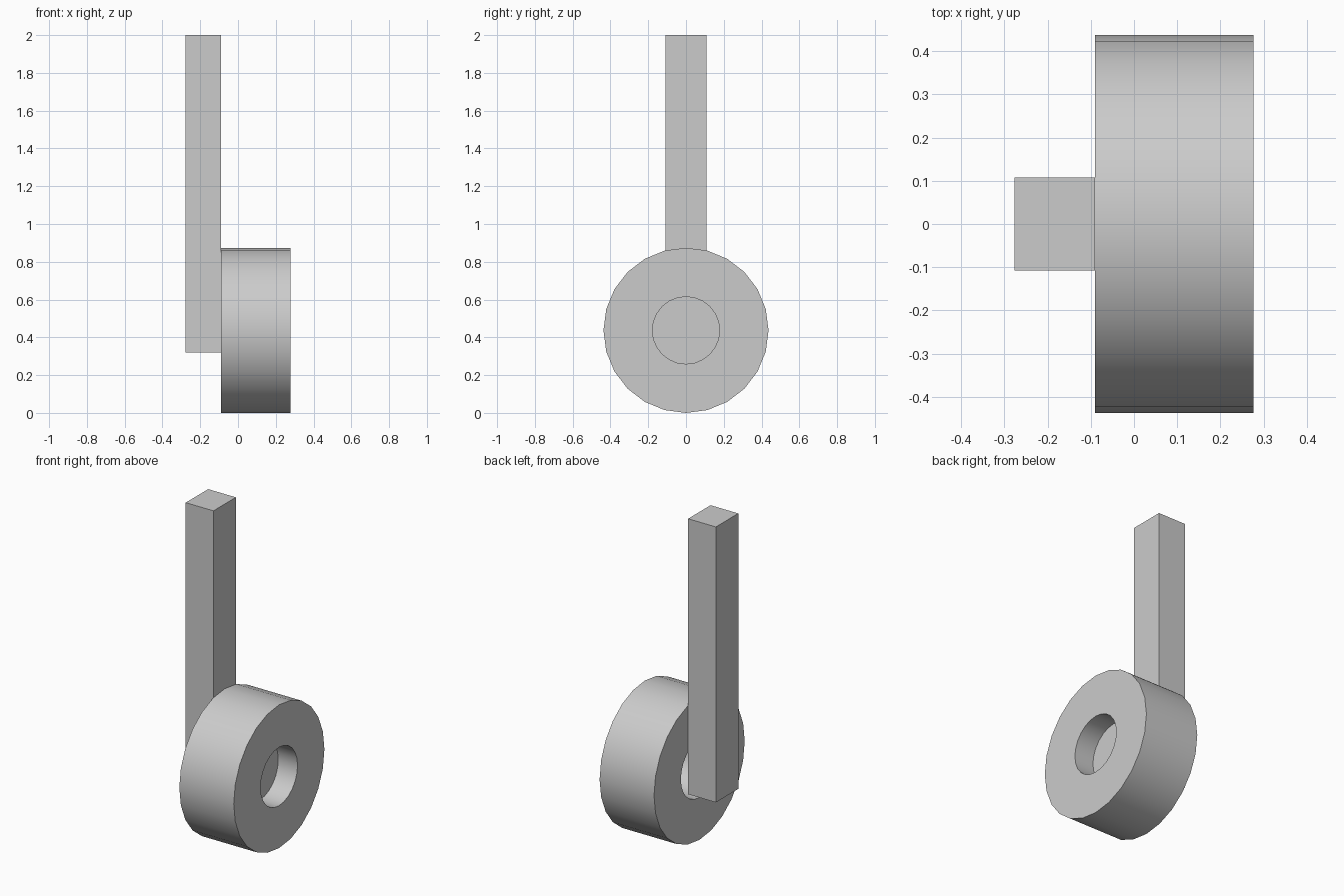
import bpy, bmesh, math

if "Cube" in bpy.data.objects:
    bpy.data.objects.remove(bpy.data.objects["Cube"])

SIDES = 24
RADIUS = 0.437
HOLE = 0.178
X0, X1 = -0.09, 0.277
FLOOR = X1 - 0.13      # blind floor inside the bore


def make_object(name, bm):
    bmesh.ops.recalc_face_normals(bm, faces=bm.faces)
    mesh = bpy.data.meshes.new(name)
    bm.to_mesh(mesh)
    bm.free()
    obj = bpy.data.objects.new(name, mesh)
    bpy.context.collection.objects.link(obj)
    return obj


# Wheel: closed profile of rings around the x axis, with a thin web in the bore
profile = [(FLOOR, HOLE), (X1, HOLE), (X1, RADIUS),
           (X0, RADIUS), (X0, HOLE), (FLOOR - 0.01, HOLE)]
bm = bmesh.new()
rings = []
for x, r in profile:
    angles = [2 * math.pi * i / SIDES for i in range(SIDES)]
    rings.append([bm.verts.new((x, r * math.sin(a), RADIUS + r * math.cos(a)))
                  for a in angles])
for a, b in zip(rings, rings[1:]):
    for i in range(SIDES):
        j = (i + 1) % SIDES
        bm.faces.new((a[i], a[j], b[j], b[i]))
bm.faces.new(rings[0])
bm.faces.new(rings[-1])
wheel = make_object("wheel", bm)
bpy.context.view_layer.objects.active = wheel
wheel.select_set(True)
bpy.ops.object.shade_smooth_by_angle(angle=math.radians(30))

# Upright strut fixed to the side of the wheel
bm = bmesh.new()
bmesh.ops.create_cube(bm, size=1)
bmesh.ops.scale(bm, vec=(0.187, 0.216, 1.68), verts=bm.verts)
bmesh.ops.translate(bm, vec=(-0.1835, 0, 1.16), verts=bm.verts)
make_object("strut", bm)
